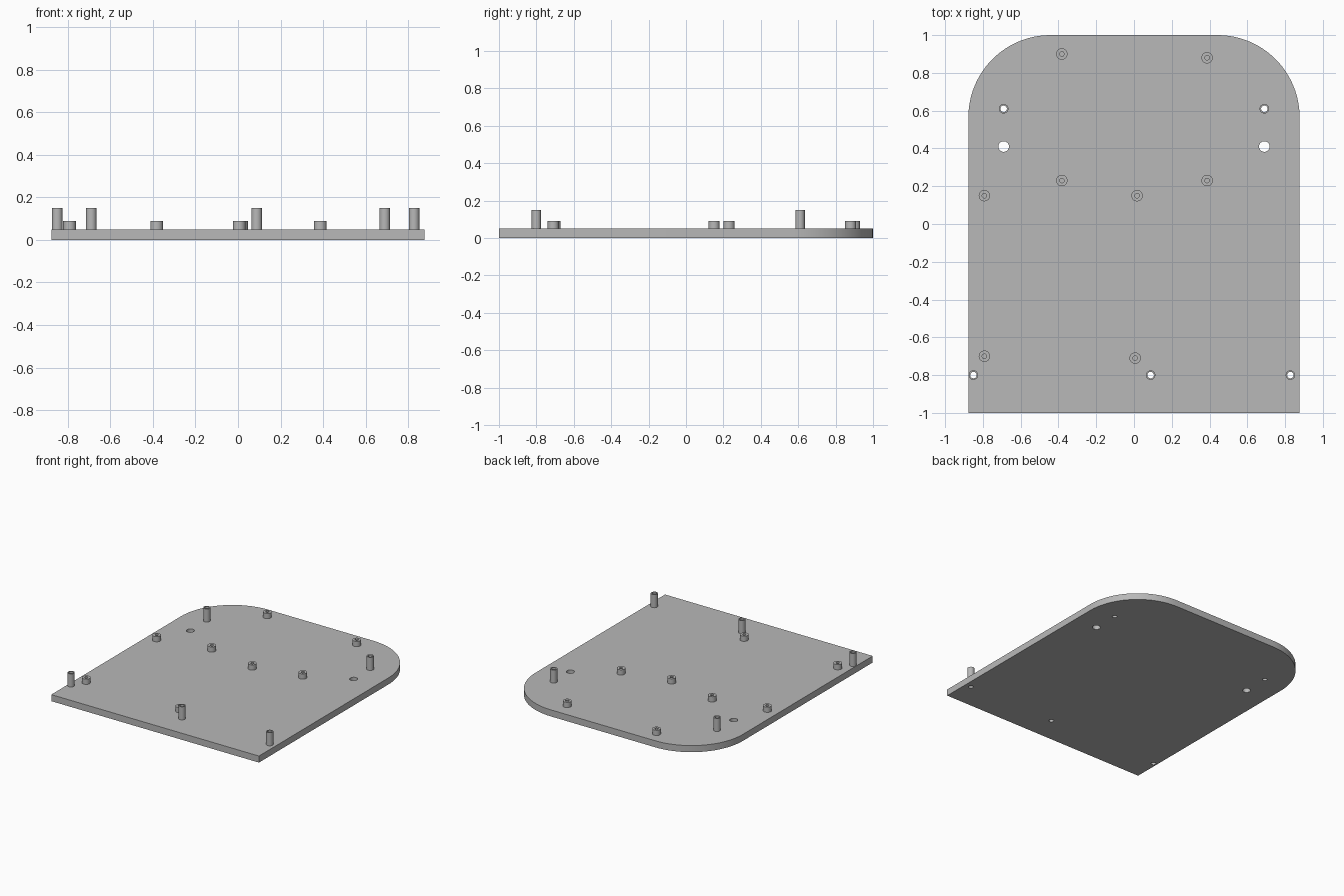
import bpy
import bmesh
from math import cos, sin, pi, radians

cube = bpy.data.objects.get("Cube")
if cube:
    bpy.data.objects.remove(cube, do_unlink=True)

grey = bpy.data.materials.new("plain grey")
grey.use_nodes = True
colour = (0.48, 0.48, 0.48, 1)
grey.diffuse_color = colour
grey.node_tree.nodes["Principled BSDF"].inputs["Base Color"].default_value = colour

HALF_W, HALF_L, THICK, CORNER = 0.877, 1.0, 0.05, 0.435
SIDES = 32
TALL = [(-0.69, 0.61), (0.69, 0.61), (-0.85, -0.8), (0.088, -0.8), (0.828, -0.8)]
SHORT = [(-0.382, 0.9), (0.387, 0.88), (-0.382, 0.23), (0.387, 0.23),
         (-0.792, 0.15), (0.016, 0.15), (-0.792, -0.7), (0.006, -0.71)]
HOLES = [(-0.69, 0.41), (0.69, 0.41)]
BORE = 0.017


def circle(x, y, r, n=SIDES, start=0, sweep=2 * pi):
    return [(x + r * cos(start + sweep * i / n), y + r * sin(start + sweep * i / n))
            for i in range(n)]


def make(name, bm):
    bmesh.ops.recalc_face_normals(bm, faces=bm.faces)
    mesh = bpy.data.meshes.new(name)
    bm.to_mesh(mesh)
    bm.free()
    mesh.materials.append(grey)
    obj = bpy.data.objects.new(name, mesh)
    bpy.context.collection.objects.link(obj)
    return obj


def prism(bm, outline, z0, z1):
    face = bm.faces.new([bm.verts.new((x, y, z0)) for x, y in outline])
    top = bmesh.ops.extrude_face_region(bm, geom=[face])["geom"]
    bmesh.ops.translate(bm, vec=(0, 0, z1 - z0),
                        verts=[v for v in top if isinstance(v, bmesh.types.BMVert)])


def shade(obj):
    bpy.ops.object.select_all(action="DESELECT")
    obj.select_set(True)
    bpy.context.view_layer.objects.active = obj
    bpy.ops.object.shade_smooth_by_angle(angle=radians(30))


def tube(name, x, y, outer, inner, height):
    # Hollow post standing on the plate
    bm = bmesh.new()
    rings = []
    for r, z in ((outer, THICK), (outer, THICK + height),
                 (inner, THICK + height), (inner, THICK)):
        rings.append([bm.verts.new((px, py, z)) for px, py in circle(x, y, r)])
    for a, b in zip(rings, rings[1:] + rings[:1]):
        for i in range(SIDES):
            j = (i + 1) % SIDES
            bm.faces.new((a[i], a[j], b[j], b[i]))
    shade(make(name, bm))


# Base plate: square front corners, rounded back corners
cx, cy = HALF_W - CORNER, HALF_L - CORNER
outline = [(-HALF_W, -HALF_L), (HALF_W, -HALF_L)]
outline += circle(cx, cy, CORNER, 24, 0, pi / 2) + [(cx, HALF_L)]
outline += circle(-cx, cy, CORNER, 24, pi / 2, pi / 2) + [(-HALF_W, cy)]
bm = bmesh.new()
prism(bm, outline, 0, THICK)
plate = make("base_plate", bm)

# Through holes: two plain ones and one under each tall post
bm = bmesh.new()
for points, radius in ((HOLES, 0.028), (TALL, BORE)):
    for x, y in points:
        prism(bm, circle(x, y, radius), -THICK, 2 * THICK)
cutter = make("hole_cutter", bm)
cutter.hide_render = True
cut = plate.modifiers.new("holes", "BOOLEAN")
cut.object = cutter
cut.solver = "EXACT"
bpy.context.view_layer.objects.active = plate
bpy.ops.object.modifier_apply(modifier=cut.name)
bpy.data.objects.remove(cutter, do_unlink=True)
shade(plate)

# Tall open posts and short blind standoffs
for i, (x, y) in enumerate(TALL):
    tube(f"tall_post_{i + 1}", x, y, 0.025, BORE, 0.1)
for i, (x, y) in enumerate(SHORT):
    tube(f"short_standoff_{i + 1}", x, y, 0.03, 0.012, 0.04)
